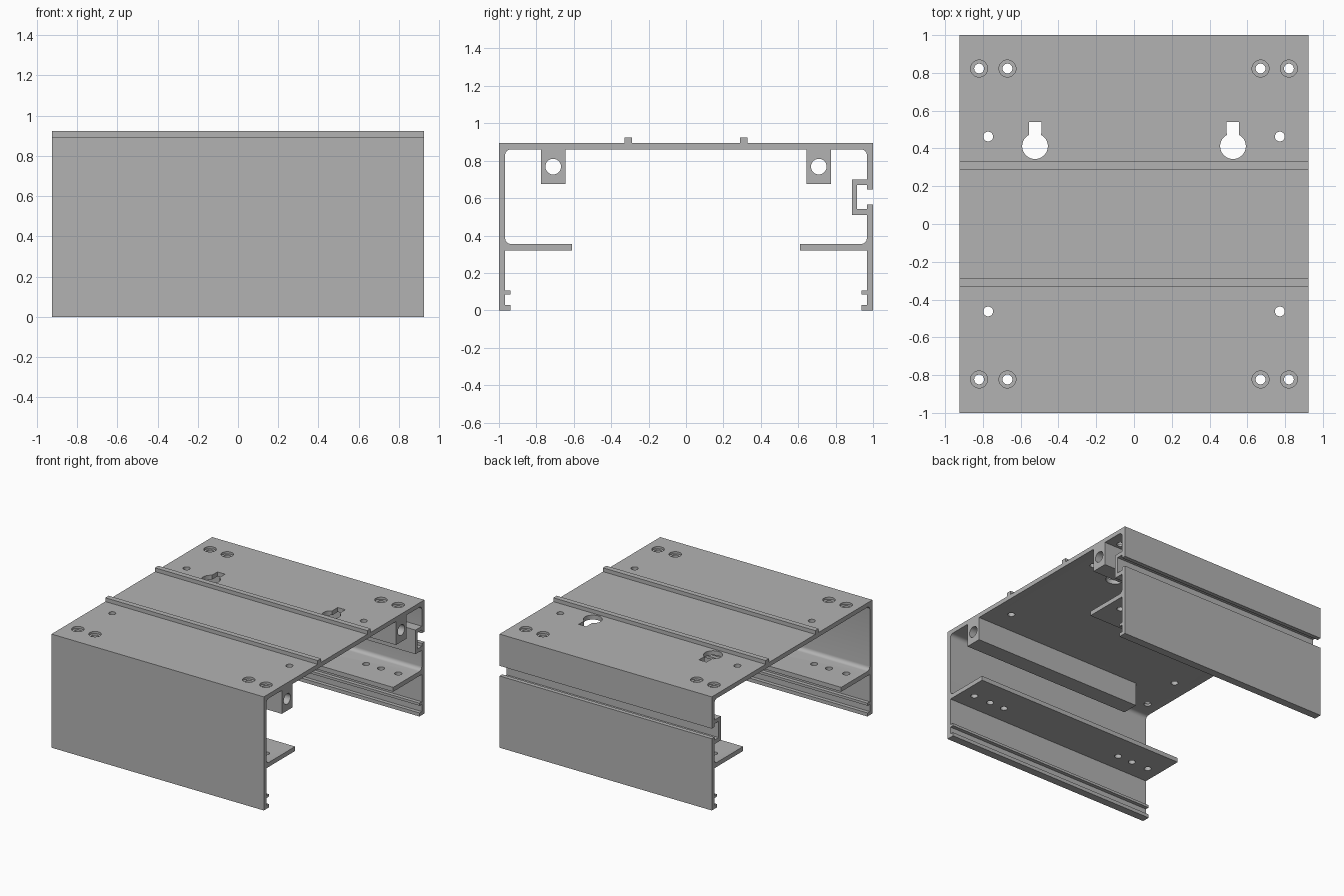
import bpy, bmesh, math
from mathutils import Vector

if "Cube" in bpy.data.objects:
    bpy.data.objects.remove(bpy.data.objects["Cube"])

HALF = 0.925          # half length of the extrusion
WALL, ROOF = 0.967, 0.86   # inner faces of wall and roof

metal = bpy.data.materials.new("grey aluminium")
metal.use_nodes = True
grey = (0.45, 0.45, 0.45, 1)
metal.diffuse_color = grey
metal.node_tree.nodes["Principled BSDF"].inputs["Base Color"].default_value = grey


def make_object(name, bm):
    bmesh.ops.recalc_face_normals(bm, faces=bm.faces)
    mesh = bpy.data.meshes.new(name)
    bm.to_mesh(mesh)
    bm.free()
    mesh.materials.append(metal)
    obj = bpy.data.objects.new(name, mesh)
    bpy.context.collection.objects.link(obj)
    return obj


def prism(bm, points, offset):
    """Extrude a closed outline of 3D points along an offset."""
    face = bm.faces.new([bm.verts.new(p) for p in points])
    new = bmesh.ops.extrude_face_region(bm, geom=[face])["geom"]
    verts = [g for g in new if isinstance(g, bmesh.types.BMVert)]
    bmesh.ops.translate(bm, verts=verts, vec=Vector(offset))


def arc(cx, cy, r, start, end, steps):
    angles = [math.radians(start + (end - start) * i / steps) for i in range(steps + 1)]
    return [(cx + r * math.cos(a), cy + r * math.sin(a)) for a in angles]


def drill(bm, x, y, r, low, high):
    ring = arc(x, y, r, 0, 360, 32)[:-1]
    prism(bm, [(px, py, low) for px, py in ring], (0, 0, high - low))


def activate(obj):
    bpy.ops.object.select_all(action='DESELECT')
    obj.select_set(True)
    bpy.context.view_layer.objects.active = obj


def cut(obj, bm):
    cutter = make_object("cutter", bm)
    cutter.hide_render = True
    mod = obj.modifiers.new("cut", 'BOOLEAN')
    mod.operation, mod.solver, mod.object = 'DIFFERENCE', 'EXACT', cutter
    activate(obj)
    bpy.ops.object.modifier_apply(modifier=mod.name)
    bpy.data.objects.remove(cutter)


def finish(obj):
    activate(obj)
    bpy.ops.object.shade_smooth_by_angle(angle=math.radians(30))


# Housing section: lips, shelf, rounded inner corners, ribs
R = 0.03
foot = [(1, 0), (0.938, 0), (0.938, 0.028), (WALL, 0.028), (WALL, 0.085),
        (0.938, 0.085), (0.938, 0.105), (WALL, 0.105), (WALL, 0.32),
        (0.61, 0.32), (0.61, 0.355)]
shelf_corner = arc(WALL - R, 0.355 + R, R, -90, 0, 6)
roof_corner = arc(WALL - R, ROOF - R, R, 0, 90, 6)
crown = [(0.288, 0.895), (0.288, 0.925), (0.33, 0.925), (0.33, 0.895), (1, 0.895)]
channel = [(WALL, 0.51), (0.888, 0.51), (0.888, 0.7), (WALL, 0.7)]
slot = [(1, 0.645), (WALL, 0.645), (WALL, 0.67), (0.915, 0.67),
        (0.915, 0.542), (WALL, 0.542), (WALL, 0.565), (1, 0.565)]

back = foot + shelf_corner + channel + roof_corner
front = [(-y, z) for y, z in foot + shelf_corner + roof_corner]
outer = [(-y, z) for y, z in reversed(crown)] + crown + slot
section = back + front[::-1] + outer

bm = bmesh.new()
prism(bm, [(-HALF, y, z) for y, z in section], (2 * HALF, 0, 0))
housing = make_object("housing", bm)

# Through holes in roof and shelves, and keyholes
bm = bmesh.new()
for sx in (-1, 1):
    for sy in (-1, 1):
        for x in (0.82, 0.67):
            drill(bm, sx * x, sy * 0.823, 0.026, 0.2, 1)
        drill(bm, sx * 0.54, sy * 0.823, 0.026, 0.2, 0.5)
        drill(bm, sx * 0.772, sy * 0.463, 0.026, 0.7, 1)
    outline = arc(sx * 0.524, 0.412, 0.068, 119, 421, 32)
    outline += [(sx * 0.524 + 0.033, 0.54), (sx * 0.524 - 0.033, 0.54)]
    prism(bm, [(x, y, 0.7) for x, y in outline], (0, 0, 0.3))
cut(housing, bm)

# Counterbores around the corner holes
bm = bmesh.new()
for x in (-0.82, -0.67, 0.67, 0.82):
    for y in (-0.823, 0.823):
        drill(bm, x, y, 0.045, 0.878, 1)
cut(housing, bm)
finish(housing)

# Bored blocks under the roof, stopping short of one end
for name, y in (("front_block", -0.71), ("back_block", 0.71)):
    bm = bmesh.new()
    box = [(y - 0.065, 0.675), (y + 0.065, 0.675), (y + 0.065, ROOF), (y - 0.065, ROOF)]
    prism(bm, [(-0.56, py, pz) for py, pz in box], (0.56 + HALF, 0, 0))
    block = make_object(name, bm)
    bm = bmesh.new()
    bore = arc(y, 0.768, 0.042, 0, 360, 32)[:-1]
    prism(bm, [(-1, py, pz) for py, pz in bore], (2, 0, 0))
    cut(block, bm)
    finish(block)
